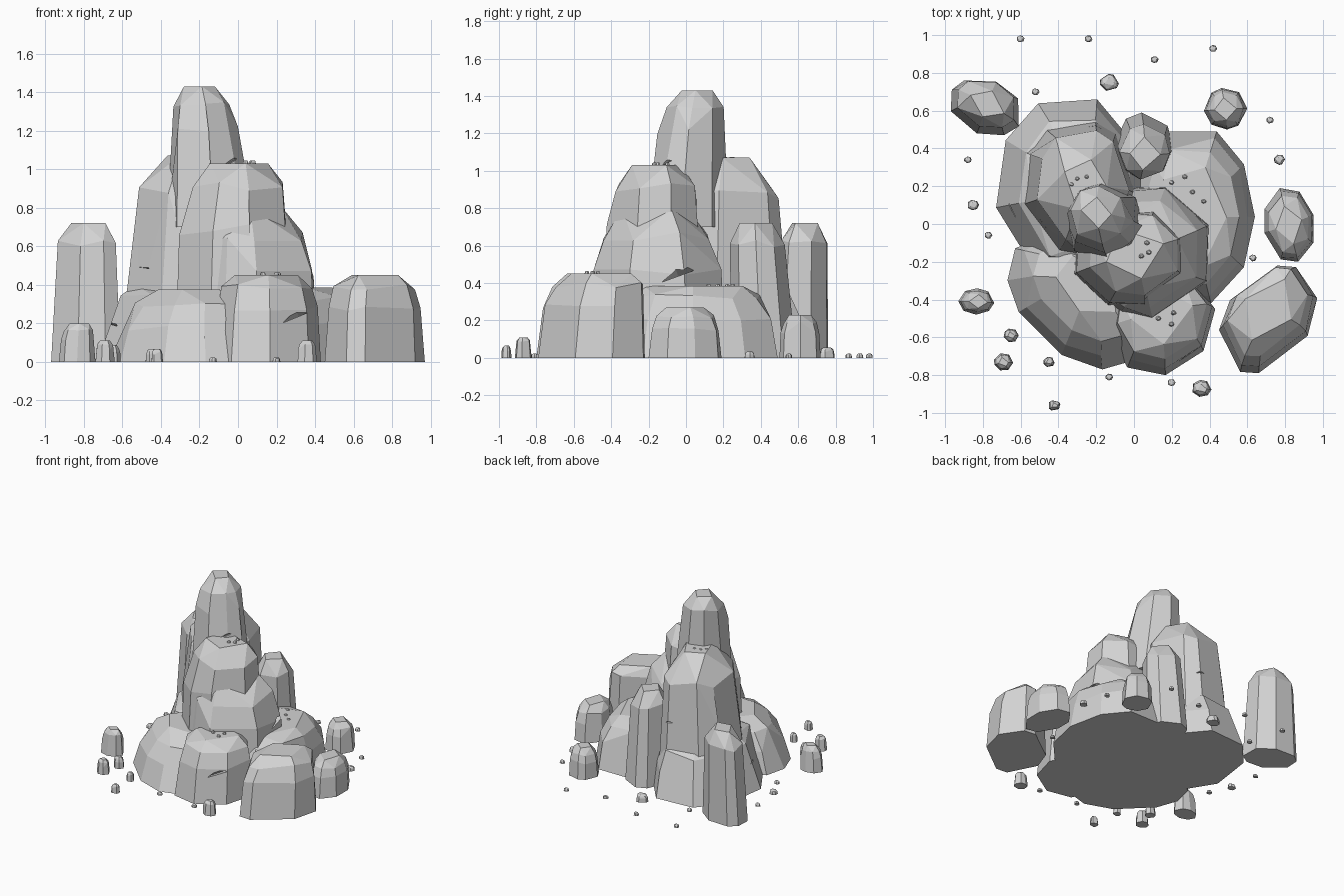
import bpy, bmesh, math, random
from mathutils import Matrix, Vector

cube = bpy.data.objects.get("Cube")
if cube:
    bpy.data.objects.remove(cube, do_unlink=True)

stone = bpy.data.materials.new("grey stone")
stone.use_nodes = True
GREY = (0.65, 0.65, 0.65, 1)
stone.diffuse_color = GREY
stone.node_tree.nodes["Principled BSDF"].inputs["Base Color"].default_value = GREY

# Side profiles as (height fraction, width fraction)
DOME = [(0, 1), (.6, .93), (.85, .8), (1, .52)]
BOULDER = [(0, 1), (.65, .93), (.9, .82), (1, .58)]
PILLAR = [(0, 1), (.4, .94), (.88, .84), (1, .5)]
SKIRT = [(0, 1), (.55, .91), (.88, .77), (1, .58)]
SLOPE = [(0, 1), (.5, .88), (.82, .72), (1, .45)]
SPIRE = [(0, 1), (.4, .98), (.72, .84), (.9, .7), (1, .38)]
STEP = [(0, 1), (.62, .95), (.9, .77), (1, .5)]
TALL = [(0, 1), (.55, .92), (.86, .76), (1, .36)]


def outline(rng, sides, slim, turn):
    """Irregular convex ring, fitted to the square from -1 to 1."""
    points = []
    for i in range(sides):
        a = math.tau * (i + rng.uniform(-.25, .25)) / sides
        p = Vector((math.cos(a), slim * math.sin(a), 0))
        points.append(Matrix.Rotation(math.radians(turn), 3, "Z") @ p)
    lo = [min(p[k] for p in points) for k in range(2)]
    hi = [max(p[k] for p in points) for k in range(2)]
    return [[2 * (p[k] - lo[k]) / (hi[k] - lo[k]) - 1 for k in range(2)] for p in points]


def rock(name, xs, ys, zs, profile=DOME, lean=(0, 0), sides=9, slim=1, turn=0, seed=1, rough=.03):
    """Faceted stone: hull of scaled rings, with near-flat facets merged."""
    rng = random.Random(seed)
    ring = outline(rng, sides, slim, turn)
    cx, cy = sum(xs) / 2, sum(ys) / 2
    rx, ry = (xs[1] - xs[0]) / 2, (ys[1] - ys[0]) / 2
    bm = bmesh.new()
    for level, (height, width) in enumerate(profile):
        last = level == len(profile) - 1
        for i, (px, py) in enumerate(ring):
            if last and i % 2:
                continue
            w = width * (1 + (rng.uniform(-rough, rough) if level else 0))
            h = height - (rng.uniform(0, .07) if 0 < level and not last else 0)
            bm.verts.new((cx + px * rx * w + lean[0] * height ** 2,
                          cy + py * ry * w + lean[1] * height ** 2,
                          zs[0] + h * (zs[1] - zs[0])))
    bmesh.ops.convex_hull(bm, input=bm.verts)
    loose = [v for v in bm.verts if not v.link_faces]
    bmesh.ops.delete(bm, geom=loose, context="VERTS")
    bmesh.ops.dissolve_limit(bm, angle_limit=math.radians(11), verts=bm.verts, edges=bm.edges)
    bmesh.ops.recalc_face_normals(bm, faces=bm.faces)
    mesh = bpy.data.meshes.new(name)
    bm.to_mesh(mesh)
    bm.free()
    mesh.materials.append(stone)
    obj = bpy.data.objects.new(name, mesh)
    bpy.context.collection.objects.link(obj)
    return obj


def crack(target, centre, size, tilt):
    """Cut a thin wedge-shaped notch into a rock, then discard the cutter."""
    bpy.ops.mesh.primitive_cone_add(vertices=4, radius1=1, depth=1, location=centre)
    cutter = bpy.context.object
    cutter.scale = size
    cutter.rotation_euler = [math.radians(t) for t in tilt]
    cutter.data.materials.append(stone)
    cut = target.modifiers.new("crack", "BOOLEAN")
    cut.object = cutter
    cut.solver = "EXACT"
    bpy.context.view_layer.objects.active = target
    bpy.ops.object.modifier_apply(modifier=cut.name)
    bpy.data.objects.remove(cutter, do_unlink=True)


# Central mass: spire, shoulder and stepped front
peak = rock("peak", (-.37, .05), (-.21, .23), (.7, 1.43), SPIRE, (-.04, .05), 8, seed=4)
back_shoulder = rock("back_shoulder", (-.62, .02), (-.2, .57), (0, 1.07), TALL, (.04, .02), seed=8)
rock("back_shoulder_face", (-.58, -.1), (-.12, .4), (0, .98), TALL, (.08, 0), 8, seed=3)
rock("front_step_top", (-.32, .29), (-.45, .1), (.2, 1.03), STEP, (.02, .02), 8, turn=20, seed=11)
front_step = rock("front_step_low", (-.36, .41), (-.51, .21), (0, .8), DOME, (0, -.01), 8, turn=20, seed=5)
rock("front_step_side", (-.34, .1), (-.44, .05), (0, .7), TALL, sides=7, turn=10, seed=6)
rock("back_column", (-.11, .21), (.24, .59), (0, .72), PILLAR, (.01, -.04), 8, seed=7)

# Low skirts around the foot
rock("right_skirt", (-.05, .64), (-.42, .49), (0, .385), SKIRT, (0, 0), 10, seed=9)
rock("front_skirt", (-.67, .1), (-.77, -.05), (0, .375), SLOPE, (.04, .08), 10, turn=-45, slim=.65, seed=10)
left_skirt = rock("left_skirt", (-.73, .06), (-.3, .66), (0, .4), SKIRT, (.03, 0), 8, turn=22, seed=12)
front_boulder = rock("front_boulder", (-.14, .43), (-.8, -.25), (0, .45), BOULDER, (0, .05), 8,
                     slim=.8, turn=15, seed=13)

# Free-standing stones
rock("tall_stone", (-.97, -.61), (.47, .76), (0, .72), PILLAR, (.01, .02), 8, slim=.75, turn=-25, seed=14)
rock("right_boulder", (.45, .97), (-.79, -.22), (0, .45), BOULDER, (0, .05), 8, slim=.7, turn=55, seed=15)
rock("right_stone", (.69, .95), (-.2, .19), (0, .27), DOME, (0, 0), 8, slim=.85, turn=-70, seed=16)
rock("back_stone", (.37, .6), (.5, .72), (0, .23), DOME, (0, 0), 8, seed=17)
rock("left_stone", (-.93, -.74), (-.48, -.34), (0, .2), DOME, (.01, 0), 8, seed=18)

# Thin cracks in the larger rocks
crack(peak, (-.02, -.17, 1.06), (.13, .1, .05), (8, -24, 0))
crack(front_step, (.36, -.05, .46), (.09, .14, .05), (20, 0, 0))
crack(front_boulder, (.31, -.7, .25), (.12, .1, .03), (0, -22, 0))
crack(back_shoulder, (-.54, -.02, .51), (.09, .1, .03), (0, 8, 0))
crack(back_shoulder, (-.2, .56, .57), (.12, .08, .03), (0, 12, 0))
crack(left_skirt, (-.68, .05, .22), (.07, .12, .04), (0, 15, 0))

# Ground pebbles: x, y, radius
PEBBLES = [
    (-.6, .98, .02), (-.24, .98, .02), (.11, .87, .02), (.42, .93, .02), (.72, .55, .02),
    (.77, .34, .03), (.63, -.18, .02), (-.52, .7, .02), (-.13, .75, .05), (-.88, .34, .02),
    (-.85, .1, .03), (-.77, -.06, .02), (-.65, -.59, .04), (-.69, -.73, .05), (-.45, -.73, .03),
    (-.42, -.96, .03), (-.13, -.81, .02), (.2, -.84, .02), (.36, -.87, .05),
]


def pebble(name, x, y, z, r, tall, seed):
    rock(name, (x - r, x + r), (y - r * .9, y + r * .9), (z, z + tall), DOME, sides=7, seed=seed, rough=.06)


for n, (x, y, r) in enumerate(PEBBLES):
    tall = r * (2.2 if y < -.5 and r > .025 else 1.1)
    pebble("ground_pebble", x, y, 0, r, tall, n)

# Grit resting on ledges: height of the ledge and the spots on it
LEDGES = {
    1.05: [(-.3, .24), (-.25, .25), (-.33, .21)],
    1.02: [(.07, -.1), (.04, -.17), (.08, -.15)],
    .37: [(.27, .25), (.37, .12), (.2, .22), (.31, .17)],
    .44: [(.13, -.5), (.21, -.47), (.2, -.53)],
}
for z, spots in LEDGES.items():
    for n, (x, y) in enumerate(spots):
        pebble("ledge_pebble", x, y, z - .01, .015, .035, n)
